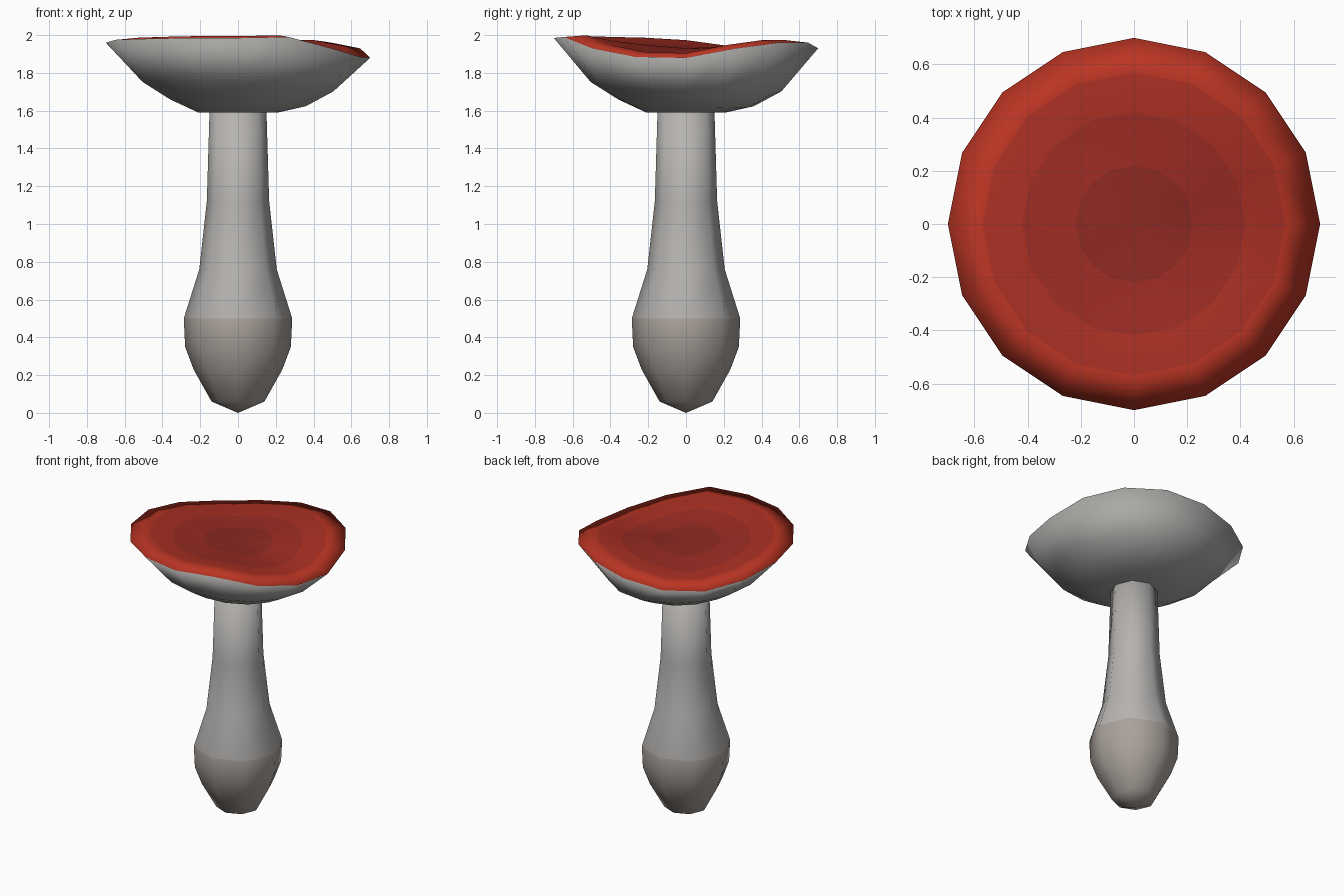
import bpy, bmesh
from math import sin, cos, pi

if "Cube" in bpy.data.objects:
    bpy.data.objects.remove(bpy.data.objects["Cube"])


def lathe(name, sides, rings, bottom, top):
    """Skin a list of rings (radius, height function of angle index)."""
    bm = bmesh.new()
    loops = []
    for r, height in rings:
        loops.append([bm.verts.new((r * cos(2 * pi * i / sides),
                                    r * sin(2 * pi * i / sides),
                                    height(i))) for i in range(sides)])
    low = bm.verts.new((0, 0, bottom))
    high = bm.verts.new((0, 0, top))
    # Faces are made band by band, from the bottom cap to the top cap
    for i in range(sides):
        bm.faces.new((low, loops[0][(i + 1) % sides], loops[0][i]))
    for a, b in zip(loops, loops[1:]):
        for i in range(sides):
            j = (i + 1) % sides
            bm.faces.new((a[i], a[j], b[j], b[i]))
    for i in range(sides):
        bm.faces.new((high, loops[-1][i], loops[-1][(i + 1) % sides]))
    for f in bm.faces:
        f.smooth = True
    mesh = bpy.data.meshes.new(name)
    bm.to_mesh(mesh)
    bm.free()
    obj = bpy.data.objects.new(name, mesh)
    bpy.context.collection.objects.link(obj)
    return obj


def paint(obj, sides, colours, bands):
    """Give each band of faces one of the colours."""
    for n, c in enumerate(colours):
        mat = bpy.data.materials.new(f"{obj.name}_{n}")
        mat.diffuse_color = (*c, 1)
        mat.use_nodes = True
        mat.node_tree.nodes["Principled BSDF"].inputs["Base Color"].default_value = mat.diffuse_color
        obj.data.materials.append(mat)
    for n, poly in enumerate(obj.data.polygons):
        poly.material_index = bands[n // sides]


def level(z):
    return lambda i: z


# Stem with a swollen bulb at the foot
stem_profile = [(0.14, 0.06), (0.235, 0.23), (0.28, 0.35), (0.287, 0.5),
                (0.205, 0.76), (0.165, 1.12), (0.15, 1.62)]
stem = lathe("stem", 8, [(r, level(z)) for r, z in stem_profile], 0.0, 1.64)
paint(stem, 8, [(0.40, 0.36, 0.33), (0.47, 0.455, 0.44)],
      [0, 0, 0, 0, 1, 1, 1, 1])

# Wavy rim height, counter-clockwise from +x
rim = [1.88, 1.93, 1.96, 1.96, 1.93, 1.895, 1.89, 1.925,
       1.96, 1.975, 1.98, 1.985, 1.985, 1.99, 1.93, 1.885]


def tilted(z, amount):
    return lambda i: z - amount * (cos(i * pi / 8) + sin(i * pi / 8))


def follow(offset, share):
    return lambda i: min(2.0, 1.95 + offset + share * (rim[i] - 1.95))


# Cap: grey underside up to the rim, then a nearly flat wavy red top
cap = lathe("cap", 16, [
    (0.21, level(1.59)),
    (0.36, tilted(1.642, 0.018)),
    (0.505, tilted(1.727, 0.025)),
    (0.70, lambda i: rim[i]),
    (0.57, follow(0.015, 0.85)),
    (0.42, follow(-0.005, 0.6)),
    (0.22, follow(-0.015, 0.3)),
], 1.59, 1.93)
paint(cap, 16, [(0.40, 0.395, 0.38), (0.49, 0.035, 0.017),
                (0.40, 0.029, 0.017), (0.33, 0.025, 0.017),
                (0.27, 0.022, 0.016)],
      [0, 0, 0, 0, 1, 2, 3, 4])
